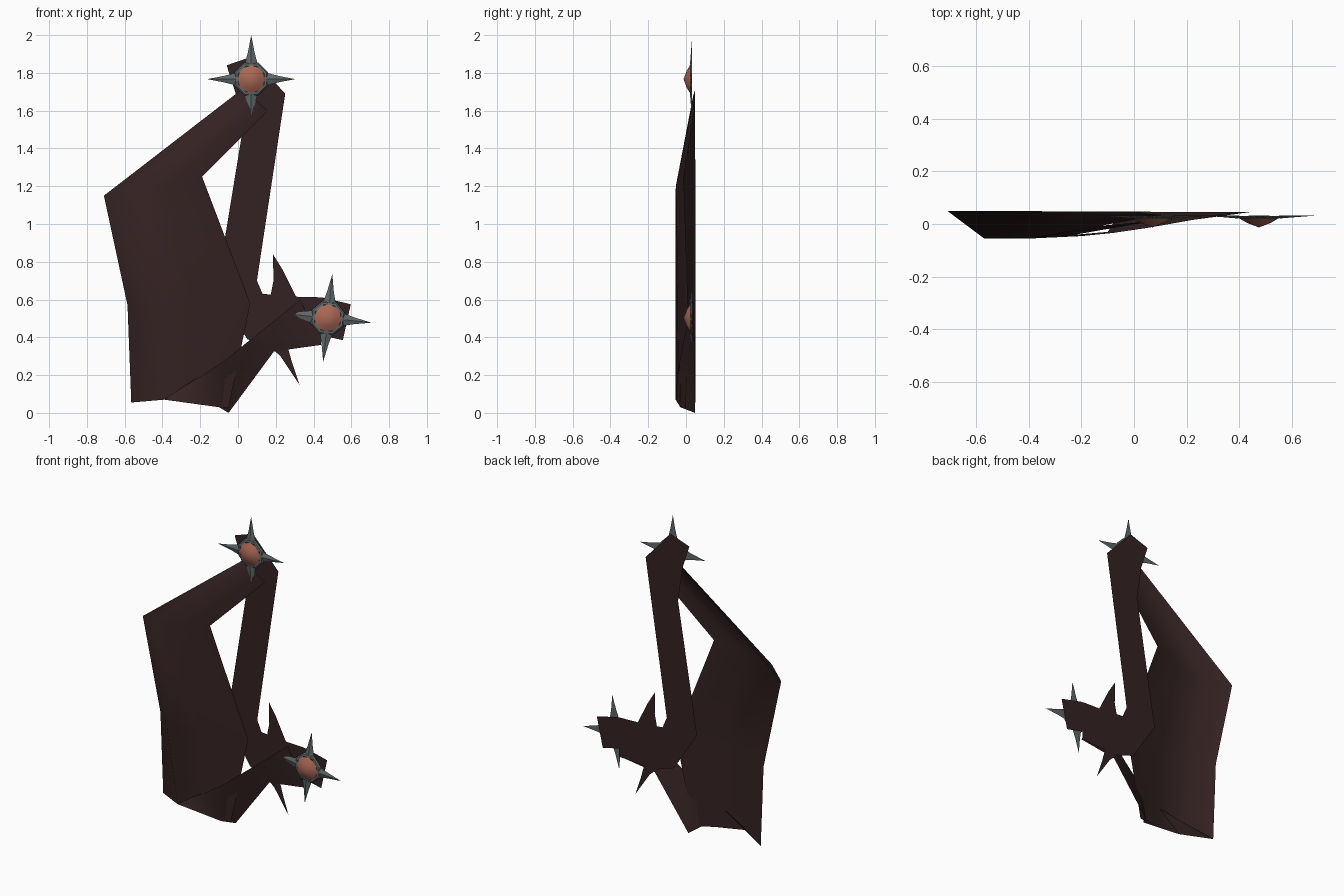
import bpy, bmesh, math
from mathutils import Matrix, Vector

if "Cube" in bpy.data.objects:
    bpy.data.objects.remove(bpy.data.objects["Cube"])


def material(name, color):
    m = bpy.data.materials.new(name)
    m.diffuse_color = (*color, 1)
    m.use_nodes = True
    m.node_tree.nodes["Principled BSDF"].inputs["Base Color"].default_value = m.diffuse_color
    return m


CLOTH = material("dark brown leather", (0.034, 0.0155, 0.016))
METAL = material("grey metal", (0.115, 0.138, 0.145))
GEM = material("copper gem", (0.39, 0.135, 0.09))


def finish(name, bm, mat, smooth=False):
    me = bpy.data.meshes.new(name)
    bm.to_mesh(me)
    bm.free()
    me.materials.append(mat)
    for p in me.polygons:
        p.use_smooth = smooth
    ob = bpy.data.objects.new(name, me)
    bpy.context.collection.objects.link(ob)
    return ob


def sheet(name, rows, smooth=True):
    """Cloth sheet lofted through rows of (x, z, y) points."""
    bm = bmesh.new()
    grid = [[bm.verts.new((x, y, z)) for x, z, y in r] for r in rows]
    for a, b in zip(grid, grid[1:]):
        for i in range(len(a) - 1):
            bm.faces.new((a[i], b[i], b[i + 1], a[i + 1]))
    bmesh.ops.remove_doubles(bm, verts=bm.verts, dist=1e-5)
    return finish(name, bm, CLOTH, smooth)


def flat(name, outline, y):
    """Flat cut piece facing the front."""
    bm = bmesh.new()
    f = bm.faces.new([bm.verts.new((x, y, z)) for x, z in outline])
    f.normal_update()
    if f.normal.y > 0:
        f.normal_flip()
    bmesh.ops.triangulate(bm, faces=[f])
    return finish(name, bm, CLOTH)


# Curved main panel, narrowing into the upper band
sheet("main_panel", [
    [(0.01, 1.705, .047), (.06, 1.68, .038), (.11, 1.64, .036), (.16, 1.60, .045)],
    [(-.71, 1.15, .05), (-.57, 1.18, -.055), (-.38, 1.21, -.052), (-.19, 1.25, -.012)],
    [(-.585, .57, .05), (-.47, .57, -.055), (-.25, .58, -.045), (.065, .58, .01)],
    [(-.565, .055, .05), (-.39, .07, -.055), (-.22, .05, -.04), (-.05, .025, 0.0)],
])

# Lower flap sweeping from the panel corner to the lower clasp
sheet("lower_flap", [
    [(-.22, .18, -.044), (-.565, .055, .05), (-.39, .07, -.055)][:2],
    [(-.20, .19, -.046), (-.39, .07, -.055)],
    [(-.08, .27, -.034), (-.10, .03, -.03)],
    [(.05, .375, -.015), (-.05, .0, .048)],
    [(.22, .51, .015), (.19, .325, .045)],
    [(.33, .60, .038), (.44, .36, .045)],
])

# Long strap behind the panel
flat("back_strap", [
    (-.06, 1.84), (.07, 1.885), (.25, 1.69), (.10, .70), (.13, .63),
    (.05, .39), (-.115, .645), (.02, 1.47), (-.012, 1.69)], .052)

# Cross strap and end tab under the lower clasp
flat("cross_strap", [
    (-.115, .645), (.13, .63), (.31, .615), (.43, .612), (.44, .36),
    (.186, .345), (.05, .39)], .0515)
flat("strap_tab", [(.31, .615), (.45, .61), (.597, .575), (.555, .385), (.40, .42)], .050)

# Pointed cloth barbs
flat("upper_barb", [(.185, .84), (.235, .76), (.31, .61), (.17, .61), (.188, .70)], .048)
flat("lower_barb", [(.17, .35), (.26, .36), (.285, .27), (.325, .15), (.225, .30)], .048)


def place(bm, x, z, deg):
    # turn about the front axis, then move into place
    bm.transform(Matrix.Translation((x, 0, z)) @ Matrix.Rotation(math.radians(deg), 4, 'Y'))


def ring_points(n, r, y, off=0.0):
    return [(r * math.cos((i + off) * math.tau / n), y,
             r * math.sin((i + off) * math.tau / n)) for i in range(n)]


def clasp(tag, x, z, deg):
    # Eight sided bevelled ring
    bm = bmesh.new()
    loops = [[bm.verts.new(p) for p in ring_points(8, r, y, .5)]
             for r, y in ((.095, .031), (.087, .023), (.075, .021), (.066, .028))]
    for a, b in zip(loops, loops[1:] + loops[:1]):
        for i in range(8):
            j = (i + 1) % 8
            bm.faces.new((a[i], a[j], b[j], b[i]))
    bmesh.ops.recalc_face_normals(bm, faces=bm.faces)
    place(bm, x, z, deg)
    finish(tag + "_ring", bm, METAL)

    # Four ridged spikes
    bm = bmesh.new()
    for k in range(4):
        rot = Matrix.Rotation(k * math.pi / 2, 3, 'Y')
        base = [(-.034, .032, .08), (0, .021, .08), (.034, .032, .08)]
        mid = [(-.018, .033, .14), (0, .026, .14), (.018, .033, .14)]
        lo, hi = ([bm.verts.new(rot @ Vector(p)) for p in r] for r in (base, mid))
        tip = bm.verts.new(rot @ Vector((0, .033, .233)))
        for i in range(3):
            j = (i + 1) % 3
            bm.faces.new((lo[i], lo[j], hi[j], hi[i]))
            bm.faces.new((hi[i], hi[j], tip))
        bm.faces.new(lo)
    bmesh.ops.recalc_face_normals(bm, faces=bm.faces)
    place(bm, x, z, deg)
    finish(tag + "_spikes", bm, METAL)

    # Low domed gem
    bm = bmesh.new()
    loops = [[bm.verts.new(p) for p in ring_points(12, r, y)]
             for r, y in ((.072, .020), (.045, .004))]
    tip = bm.verts.new((0, -.013, 0))
    for i in range(12):
        j = (i + 1) % 12
        bm.faces.new((loops[0][i], loops[0][j], loops[1][j], loops[1][i]))
        bm.faces.new((loops[1][i], loops[1][j], tip))
    bm.normal_update()
    if sum(f.normal.y for f in bm.faces) > 0:
        bmesh.ops.reverse_faces(bm, faces=bm.faces)
    place(bm, x, z, deg)
    finish(tag + "_gem", bm, GEM, True)


clasp("upper_clasp", .07, 1.767, 0)
clasp("lower_clasp", .475, .502, 6)
